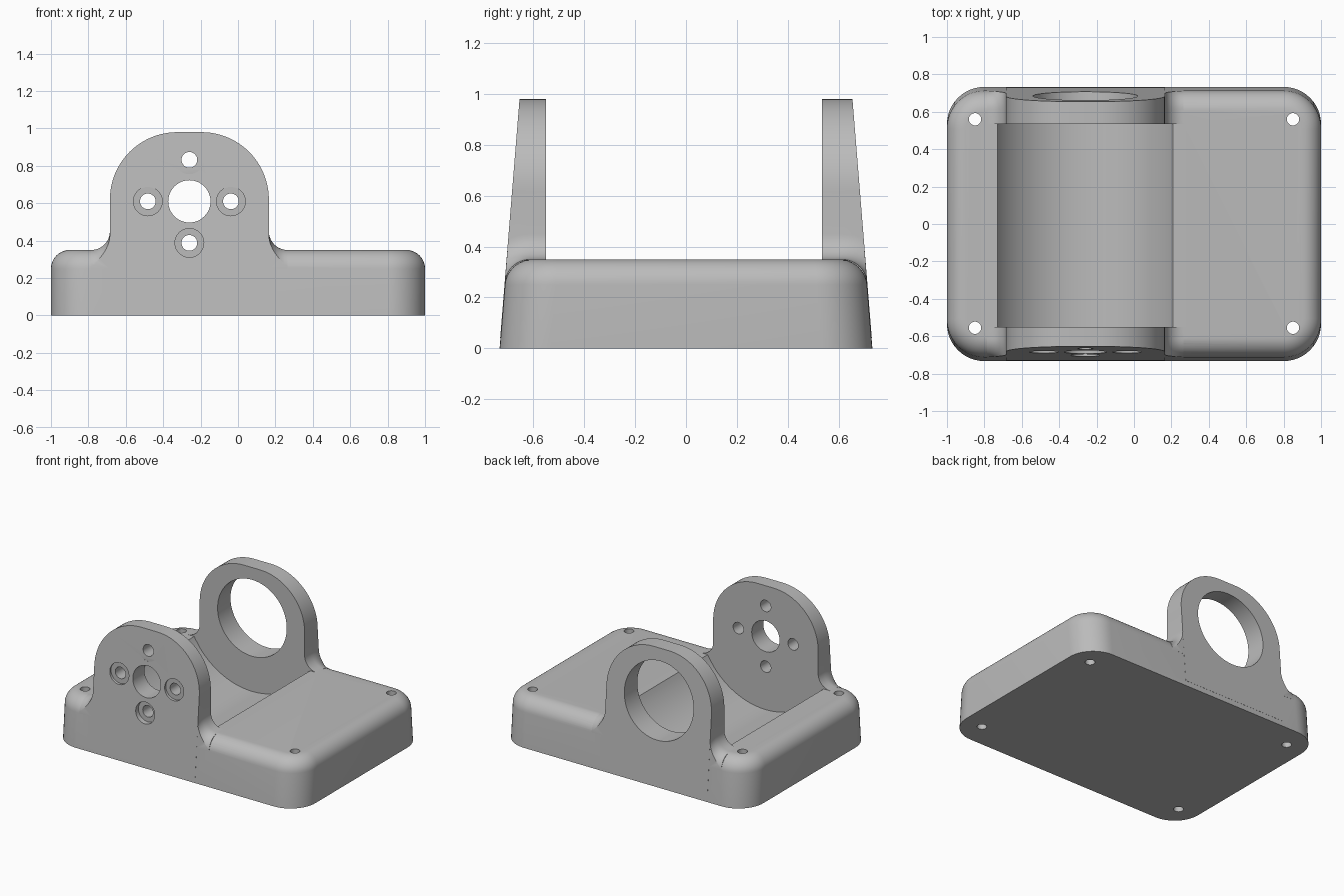
import bpy, bmesh
from math import sin, cos, pi, sqrt

if "Cube" in bpy.data.objects:
    bpy.data.objects.remove(bpy.data.objects["Cube"])

AX, AZ = -0.26, 0.61        # bore axis
HALF = 0.425                # half width of the uprights
TOP, DECK = 0.98, 0.35      # upright and base heights
R = 0.1                     # edge rounding and foot fillets
INNER = {-1: 0.55, 1: 0.535}

grey = bpy.data.materials.new("plain grey")
grey.use_nodes = True
grey.diffuse_color = (0.5, 0.5, 0.5, 1)
grey.node_tree.nodes["Principled BSDF"].inputs["Base Color"].default_value = (0.5, 0.5, 0.5, 1)


def depth(z):
    """Half depth of the tapered outer faces at height z."""
    return 0.733 - 0.081 * z


def loft(name, rings):
    """Closed solid through rings of equal point count."""
    bm = bmesh.new()
    rows = [[bm.verts.new(p) for p in ring] for ring in rings]
    n = len(rows[0])
    for a, b in zip(rows, rows[1:]):
        for i in range(n):
            j = (i + 1) % n
            bm.faces.new((a[i], a[j], b[j], b[i]))
    bm.faces.new(rows[0])
    bm.faces.new(rows[-1])
    bmesh.ops.recalc_face_normals(bm, faces=bm.faces)
    me = bpy.data.meshes.new(name)
    bm.to_mesh(me)
    bm.free()
    ob = bpy.data.objects.new(name, me)
    me.materials.append(grey)
    bpy.context.collection.objects.link(ob)
    return ob


def combine(target, tool, op):
    """Apply a boolean and discard the tool."""
    mod = target.modifiers.new(op, "BOOLEAN")
    mod.operation, mod.solver, mod.object = op, "EXACT", tool
    bpy.context.view_layer.objects.active = target
    bpy.ops.object.modifier_apply(modifier=mod.name)
    bpy.data.objects.remove(tool)


def arc(cx, cy, r, a0, a1, n):
    return [(cx + r * cos(a0 + (a1 - a0) * i / n), cy + r * sin(a0 + (a1 - a0) * i / n))
            for i in range(n + 1)]


def circle(cx, cy, r, n):
    return arc(cx, cy, r, 0, 2 * pi, n)[:-1]


def bore(x, z, r, y0, y1, n=48):
    ring = circle(x, z, r, n)
    return loft("bore", [[(px, y, pz) for px, pz in ring] for y in (y0, y1)])


def base_ring(z, inset):
    hx, hy, r = 1 - inset, depth(z) - inset, 0.2 - inset
    pts = []
    for k, (sx, sy) in enumerate(((1, 1), (-1, 1), (-1, -1), (1, -1))):
        pts += arc(sx * (hx - r), sy * (hy - r), r, k * pi / 2, (k + 1) * pi / 2, 12)
    return [(x, y, z) for x, y in pts]


# Base block with rounded corners and a rounded top edge
rings = [base_ring(0, 0)]
for inset, z in arc(R, DECK - R, R, pi, pi / 2, 10):
    rings.append(base_ring(z, inset))
body = loft("mounting_bracket", rings)

# Round trough between the uprights
combine(body, bore(AX, AZ, 0.537, -INNER[-1] - 0.001, INNER[1] + 0.001, 128), "DIFFERENCE")

# Upright outline: straight sides, rounded shoulders, short flat top
RS = 0.36
outline = [(AX - HALF, 0.04), (AX + HALF, 0.04)]
outline += arc(AX + HALF - RS, TOP - RS, RS, 0, pi / 2, 24)
outline += arc(AX - HALF + RS, TOP - RS, RS, pi / 2, pi, 24)


def foot_fillet(face, side):
    """Concave fillet swept over the base's rounded edge beside an upright."""
    section = [(-0.03, -0.03), (-0.03, R)] + arc(R, R, R, pi, 1.5 * pi, 10) + [(R, -0.03)]
    cy, cz = depth(DECK - R) - R, DECK - R
    path = [(INNER[face], DECK, 0, 1)]
    for ny, nz in arc(0, 0, 1, pi / 2, 0, 12):
        path.append((cy + R * ny, cz + R * nz, ny, nz))
    fillet = loft("foot_fillet", [[(AX + side * (HALF + u), face * (y + h * ny), z + h * nz)
                                   for u, h in section] for y, z, ny, nz in path])
    limits = [(-1.1, -0.1), (1.1, -0.1), (1.1, 1.2), (-1.1, 1.2)]
    wedge = loft("wedge", [[(x, s * (depth(z) + 0.0006), z) for x, z in limits] for s in (-1, 1)])
    combine(fillet, wedge, "INTERSECT")
    return fillet


# Front and back uprights with their foot fillets
for face in (-1, 1):
    upright = loft("upright", [[(x, face * INNER[face], z) for x, z in outline],
                               [(x, face * (depth(z) + 0.001), z) for x, z in outline]])
    combine(body, upright, "UNION")
    for side in (-1, 1):
        combine(body, foot_fillet(face, side), "UNION")

# Front: shaft hole and four counterbored screw holes
combine(body, bore(AX, AZ, 0.113, -0.9, -0.4), "DIFFERENCE")
for dx, dz in ((1, 0), (-1, 0), (0, 1), (0, -1)):
    x, z = AX + 0.222 * dx, AZ + 0.222 * dz
    combine(body, bore(x, z, 0.077, -0.9, -0.671), "DIFFERENCE")
    combine(body, bore(x, z, 0.042, -0.9, -0.5, 32), "DIFFERENCE")

# Back: large bearing hole
combine(body, bore(AX, AZ, 0.28, 0.4, 0.9, 96), "DIFFERENCE")

# Mounting holes through the base corners
for x in (-0.85, 0.85):
    for y in (-0.555, 0.56):
        ring = circle(x, y, 0.033, 24)
        combine(body, loft("drill", [[(px, py, z) for px, py in ring] for z in (-0.1, 0.5)]), "DIFFERENCE")

bpy.ops.object.select_all(action="DESELECT")
body.select_set(True)
bpy.context.view_layer.objects.active = body
bpy.ops.object.shade_smooth_by_angle(angle=0.5)
